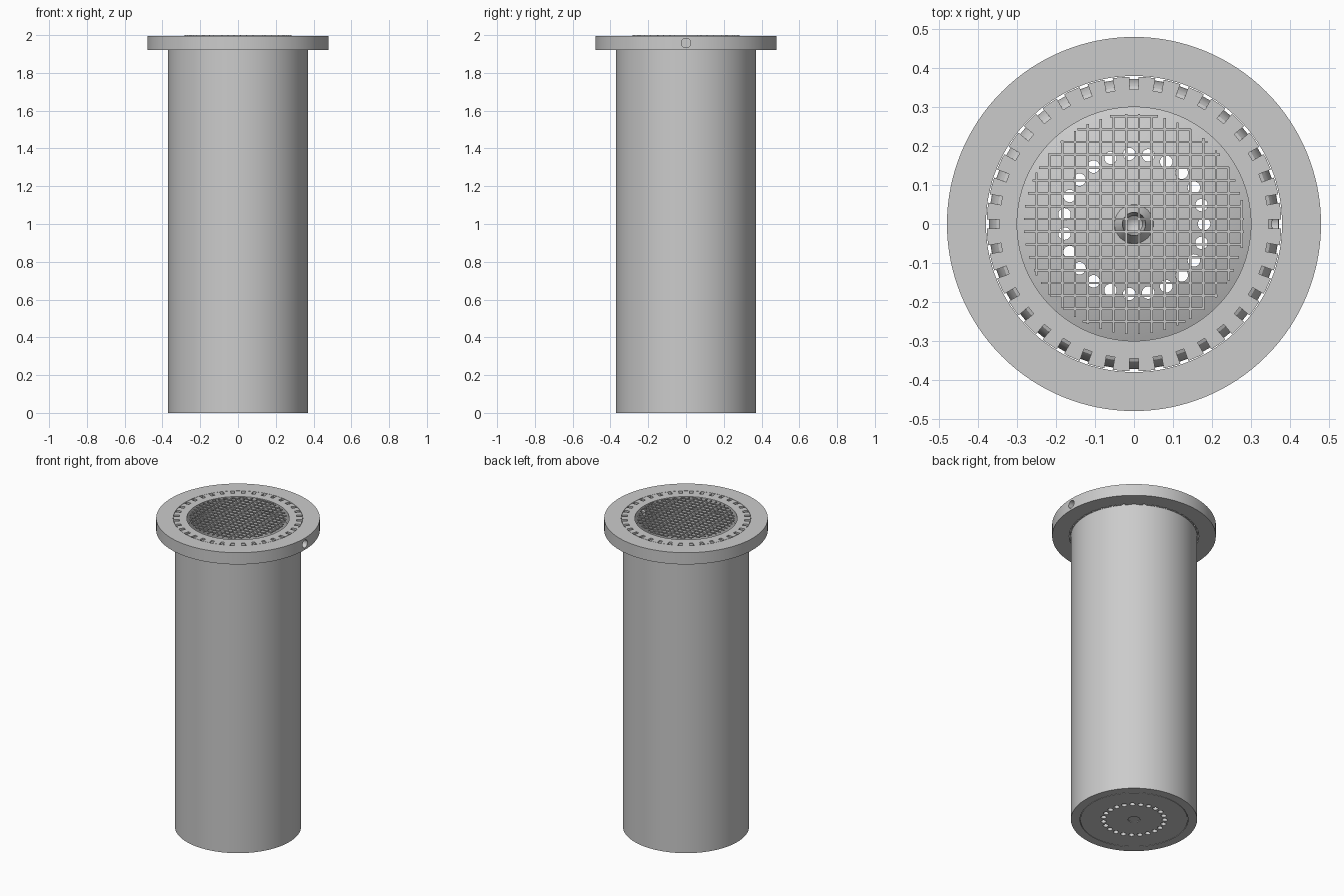
import bpy, bmesh
from math import sin, cos, pi, sqrt
from mathutils import Matrix, Vector

cube = bpy.data.objects.get("Cube")
if cube:
    bpy.data.objects.remove(cube, do_unlink=True)

# Single metal colour
metal = bpy.data.materials.new("grey_metal")
metal.use_nodes = True
colour = (0.6, 0.6, 0.6, 1)
metal.diffuse_color = colour
metal.node_tree.nodes["Principled BSDF"].inputs["Base Color"].default_value = colour


def finish(bm, name):
    bmesh.ops.recalc_face_normals(bm, faces=bm.faces[:])
    mesh = bpy.data.meshes.new(name)
    bm.to_mesh(mesh)
    bm.free()
    mesh.materials.append(metal)
    obj = bpy.data.objects.new(name, mesh)
    bpy.context.collection.objects.link(obj)
    return obj


def lathe(name, profile, closed=True, steps=128):
    """Spin an (r, z) profile around the z axis."""
    bm = bmesh.new()
    verts = [bm.verts.new((r, 0, z)) for r, z in profile]
    edges = [bm.edges.new(pair) for pair in zip(verts, verts[1:])]
    if closed:
        edges.append(bm.edges.new((verts[-1], verts[0])))
    bmesh.ops.spin(bm, geom=verts + edges, cent=(0, 0, 0), axis=(0, 0, 1),
                   angle=2 * pi, steps=steps)
    bmesh.ops.remove_doubles(bm, verts=bm.verts[:], dist=1e-5)
    return finish(bm, name)


def ring(name, inner, outer, low, high):
    return lathe(name, [(inner, low), (outer, low), (outer, high), (inner, high)])


def cut(obj, cutter):
    """Subtract the cutter and keep the evaluated mesh."""
    mod = obj.modifiers.new("cut", "BOOLEAN")
    mod.operation = "DIFFERENCE"
    mod.solver = "EXACT"
    mod.object = cutter
    graph = bpy.context.evaluated_depsgraph_get()
    mesh = bpy.data.meshes.new_from_object(obj.evaluated_get(graph))
    obj.modifiers.clear()
    obj.data = mesh


def smooth(obj):
    bpy.ops.object.select_all(action="DESELECT")
    obj.select_set(True)
    bpy.context.view_layer.objects.active = obj
    bpy.ops.object.shade_smooth_by_angle(angle=0.5)


# Main tube, outer flange and inner rim
TOP = 1.996
tube = ring("tube_wall", 0.317, 0.37, 0, 1.92)
flange = ring("outer_flange", 0.38, 0.48, 1.92, TOP)
rim = ring("slotted_rim", 0.30, 0.378, 1.92, TOP)

# Domed floor with a small central nozzle
dome = [(r, 0.02 + 0.07 * (1 - (r / 0.314) ** 2))
        for r in [0.314 - 0.022 * i for i in range(13)]]
floor = lathe("domed_floor",
              [(0, 0.006), (0.035, 0.006), (0.035, 0), (0.314, 0)] + dome
              + [(0.03, 0.12), (0.022, 0.07), (0, 0.05)], closed=False)

# Ring of drain holes through the floor
HOLES = 23
bm = bmesh.new()
for i in range(HOLES):
    a = 2 * pi * i / HOLES
    place = Matrix.Translation((0.18 * cos(a), 0.18 * sin(a), 0.05))
    bmesh.ops.create_cone(bm, cap_ends=True, segments=24, radius1=0.016,
                          radius2=0.016, depth=0.3, matrix=place)
drills = finish(bm, "hole_cutter")
cut(floor, drills)

# Rounded overflow slots in the rim
SLOTS = 36
chute = [(0.345 + 0.028 * sin(t), 1.90 + 0.088 * cos(t))
         for t in [pi / 2 * i / 6 for i in range(7)]]
outline = chute + [(0.39, 1.90), (0.39, 2.02), (0.345, 2.02)]
bm = bmesh.new()
for i in range(SLOTS):
    turn = Matrix.Rotation(2 * pi * i / SLOTS, 3, "Z")
    face = bm.faces.new([bm.verts.new(turn @ Vector((r, -0.011, z))) for r, z in outline])
    new = bmesh.ops.extrude_face_region(bm, geom=[face])["geom"]
    bmesh.ops.translate(bm, vec=turn @ Vector((0, 0.022, 0)),
                        verts=[v for v in new if isinstance(v, bmesh.types.BMVert)])
slots = finish(bm, "slot_cutter")
cut(rim, slots)

# Radial hole in the side of the flange
bm = bmesh.new()
bmesh.ops.create_cone(bm, cap_ends=True, segments=32, radius1=0.025, radius2=0.025,
                      depth=0.3, matrix=Matrix.Translation((0.4, 0, 1.958))
                      @ Matrix.Rotation(pi / 2, 4, "Y"))
side = finish(bm, "side_hole_cutter")
cut(flange, side)
cut(rim, side)

for cutter in (drills, slots, side):
    bpy.data.objects.remove(cutter, do_unlink=True)
for part in (tube, flange, rim, floor):
    smooth(part)

# Flat wire screen across the opening
bm = bmesh.new()
for k in range(-8, 9):
    offset = 0.013 + 0.0329 * k
    length = 2 * sqrt(0.283 ** 2 - offset ** 2)
    for pos, size in (((offset, 0, 1.997), (0.006, length, 0.006)),
                      ((0, offset, 1.997), (length, 0.006, 0.006))):
        bmesh.ops.create_cube(bm, size=1, matrix=Matrix.Translation(pos)
                              @ Matrix.Diagonal((*size, 1)))
finish(bm, "wire_screen")
